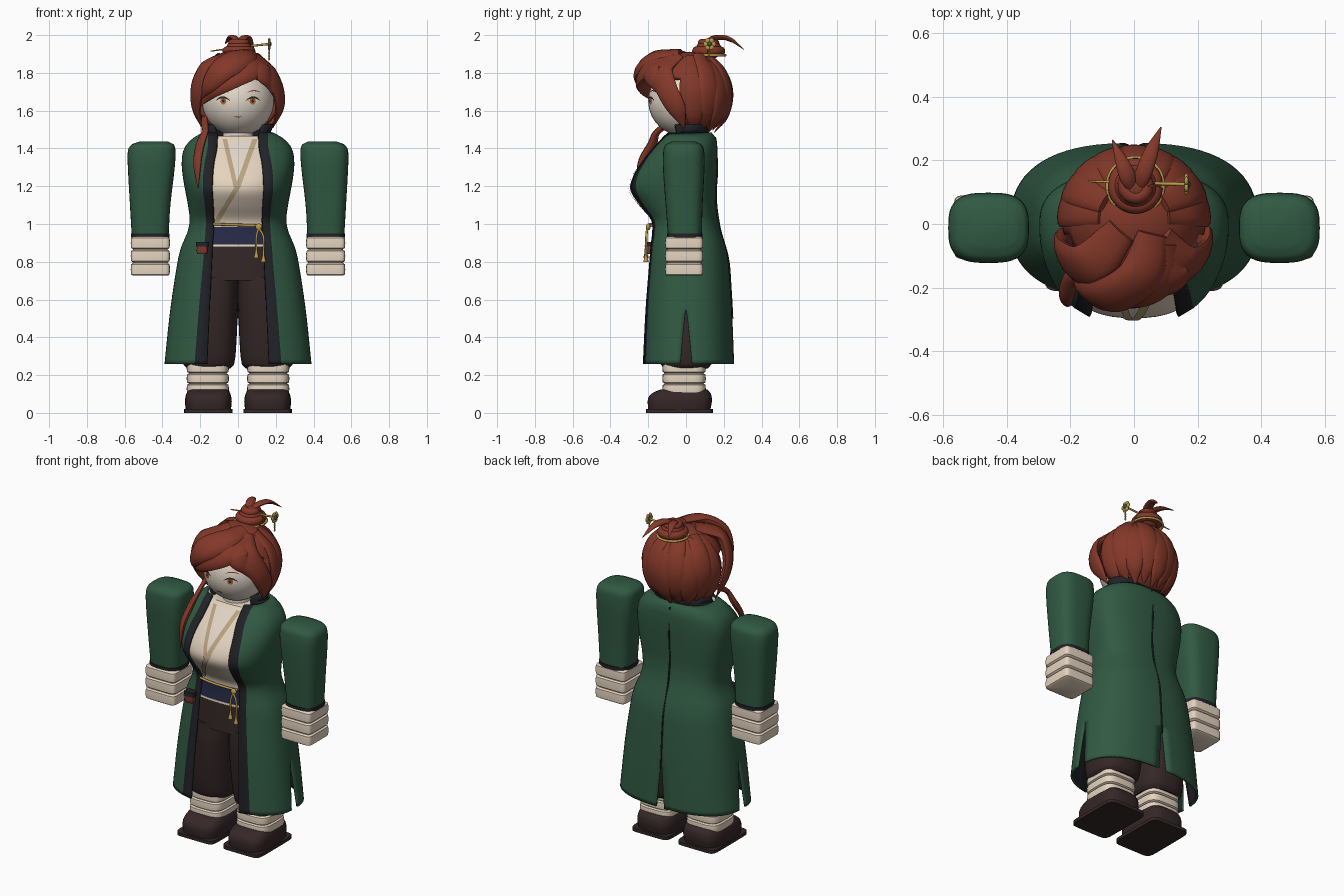
import bpy, bmesh
from math import sin, cos, pi, asin, sqrt
from mathutils import Vector

if "Cube" in bpy.data.objects:
    bpy.data.objects.remove(bpy.data.objects["Cube"])


def material(name, *rgb):
    m = bpy.data.materials.new(name)
    m.use_nodes = True
    m.diffuse_color = (*rgb, 1)
    m.node_tree.nodes["Principled BSDF"].inputs["Base Color"].default_value = (*rgb, 1)
    return m


SKIN = material("skin", .76, .68, .58)
CREAM = material("cream cloth", .78, .66, .52)
GREEN = material("coat green", .03, .1, .055)
BLACK = material("trim black", .015, .016, .02)
BROWN = material("dark brown", .035, .02, .02)
RED = material("hair red", .23, .04, .022)
GOLD = material("gold", .5, .32, .07)
NAVY = material("sash navy", .02, .024, .065)
TAN = material("collar tan", .5, .37, .22)
AMBER = material("iris amber", .42, .14, .04)


def finish(name, bm, mats, mirror=False):
    me = bpy.data.meshes.new(name)
    bm.to_mesh(me)
    bm.free()
    ob = bpy.data.objects.new(name, me)
    bpy.context.collection.objects.link(ob)
    for m in mats:
        me.materials.append(m)
    bpy.ops.object.select_all(action='DESELECT')
    ob.select_set(True)
    bpy.context.view_layer.objects.active = ob
    bpy.ops.object.shade_smooth_by_angle(angle=.8)
    if mirror:
        ob.modifiers.new("mirror", 'MIRROR').merge_threshold = .0005
    return ob


def smooth(keys, t):
    """Smooth interpolation through rows whose first column is the parameter."""
    i = max(k for k in range(len(keys) - 1) if k == 0 or keys[k][0] <= t)
    a, b = keys[i], keys[i + 1]
    p, q = keys[max(i - 1, 0)], keys[min(i + 2, len(keys) - 1)]
    h = b[0] - a[0]
    s = (t - a[0]) / h
    out = []
    for c in range(1, len(a)):
        m0 = (b[c] - p[c]) / (b[0] - p[0]) * h
        m1 = (q[c] - a[c]) / (q[0] - a[0]) * h
        d = b[c] - a[c]
        out.append(a[c] + s * (m0 + s * (3 * d - 2 * m0 - m1 + s * (m0 + m1 - 2 * d))))
    return out


def power(v, e):
    return abs(v) ** e * (1 if v > 0 else -1)


def skin_rings(bm, rings, closed=True):
    rings = [[bm.verts.new(p) for p in r] for r in rings]
    n = len(rings[0])
    for lo, hi in zip(rings, rings[1:]):
        for i in range(n if closed else n - 1):
            j = (i + 1) % n
            bm.faces.new((lo[i], lo[j], hi[j], hi[i]))
    if closed:
        bm.faces.new(rings[0][::-1])
        bm.faces.new(rings[-1])


def loft(name, rows, mat, n=2.5, steps=1, mirror=False):
    """Stack of rounded rings: z, centre x, centre y, radius x, radius y."""
    zs = [a[0] + (b[0] - a[0]) * k / steps for a, b in zip(rows, rows[1:]) for k in range(steps)]
    rings = []
    for z in zs + [rows[-1][0]]:
        cx, cy, rx, ry = smooth(rows, z)
        rings.append([(cx + rx * power(sin(a), 2 / n), cy - ry * power(cos(a), 2 / n), z)
                      for a in (pi * i / 20 for i in range(40))])
    bm = bmesh.new()
    skin_rings(bm, rings)
    return finish(name, bm, [mat], mirror)


def sweep(name, path, widths, mat, flat=1, centre=(0, 0, 1.68)):
    """Tapered strand along a smooth path, flattened away from a centre."""
    keys = [(i, *p, w) for i, (p, w) in enumerate(zip(path, widths))]
    num = (len(path) - 1) * 6
    pts = [smooth(keys, i / 6) for i in range(num + 1)]
    rings = []
    for i, p in enumerate(pts):
        tangent = Vector(pts[min(i + 1, num)][:3]) - Vector(pts[max(i - 1, 0)][:3])
        tangent.normalize()
        side = tangent.cross(Vector(p[:3]) - Vector(centre)).normalized()
        out = side.cross(tangent)
        w = max(p[3], .001)
        rings.append([Vector(p[:3]) + side * w * cos(a) + out * w * flat * sin(a)
                      for a in (pi * k / 6 for k in range(12))])
    bm = bmesh.new()
    skin_rings(bm, rings)
    bmesh.ops.recalc_face_normals(bm, faces=bm.faces)
    return finish(name, bm, [mat])


def ball(name, centre, radii, mat):
    bm = bmesh.new()
    bmesh.ops.create_uvsphere(bm, u_segments=40, v_segments=28, radius=1)
    bmesh.ops.scale(bm, vec=radii, verts=bm.verts)
    bmesh.ops.translate(bm, vec=centre, verts=bm.verts)
    return finish(name, bm, [mat])


# Body envelope: z, half width, front, back, opening, trim width
BODY = [(.26, .39, .24, .255, .165, .065), (.55, .358, .225, .243, .152, .055),
        (.8, .32, .205, .225, .14, .045), (.88, .3, .2, .21, .137, .042),
        (.96, .267, .193, .185, .132, .04), (1.02, .256, .2, .168, .13, .04),
        (1.1, .265, .265, .158, .134, .042), (1.18, .28, .315, .16, .14, .046),
        (1.25, .292, .3, .163, .137, .048), (1.33, .298, .245, .166, .128, .048),
        (1.4, .285, .185, .166, .113, .048), (1.45, .245, .14, .16, .11, .048),
        (1.485, .185, .11, .135, .11, .048)]
N = 2.5


def body_point(z, a, inset=0):
    w, f, b = smooth(BODY, z)[:3]
    depth = (f if cos(a) > 0 else b) - inset
    return ((w - inset) * power(sin(a), 2 / N), -depth * power(cos(a), 2 / N), z)


def front_y(x, z, inset):
    w, f = smooth(BODY, z)[:2]
    return -(f - inset) * (1 - (abs(x) / (w - inset)) ** N) ** (1 / N)


def wrap(name, z0, z1, inset, mat, rows):
    bm = bmesh.new()
    skin_rings(bm, [[body_point(z0 + (z1 - z0) * j / rows, pi * i / 32, inset)
                     for i in range(64)] for j in range(rows + 1)])
    return finish(name, bm, [mat])


# Long coat: open front with trim, side and back slits
bm = bmesh.new()
rings = [[], []]
for j in range(51):
    z = .26 + 1.225 * j / 50
    w, f, b, opening, trim = smooth(BODY, z)
    a0, a1 = (asin((x / w) ** (N / 2)) for x in (opening, opening + trim))
    slit = max(0, (.55 - z) / .29) * .075
    front = [a0] + [a1 + (pi / 2 - slit - a1) * i / 14 for i in range(15)]
    back = [pi / 2 + slit + (pi / 2 - 1.5 * slit) * i / 16 for i in range(17)]
    for panel, angles in zip(rings, (front, back)):
        panel.append([body_point(z, a) for a in angles])
for panel in rings:
    skin_rings(bm, panel, closed=False)
for i, f in enumerate(bm.faces):
    f.material_index = int(i < 50 * 15 and i % 15 == 0)
bmesh.ops.remove_doubles(bm, verts=bm.verts, dist=.0004)
coat = finish("coat", bm, [GREEN, BLACK], mirror=True)
lining = coat.modifiers.new("lining", 'SOLIDIFY')
lining.thickness = .012
lining.offset = -1
lining.material_offset = 1
sweep("back_seam", [body_point(.5 + .16 * i, pi) for i in range(7)], [.005] * 7, BLACK, centre=(0, 0, 1))

# Standing collar
bm = bmesh.new()
skin_rings(bm, [[(rx * sin(a), .02 - ry * cos(a), z)
                 for a in (.75 + (pi - .75) * i / 20 for i in range(21))]
                for z, rx, ry in ((1.45, .2, .115), (1.49, .175, .1), (1.525, .19, .11))], closed=False)
collar = finish("collar", bm, [BLACK], mirror=True)
collar.modifiers.new("thickness", 'SOLIDIFY').thickness = .015

# Shirt, sash and trousers
wrap("shirt", .95, 1.465, .02, CREAM, 28)
wrap("sash", .89, .985, .016, NAVY, 4)
wrap("sash_lining", .878, .892, .014, CREAM, 1)
loft("trouser_hips", [(.7, 0, 0, .25, .178), (.89, 0, 0, .24, .17)], BROWN)
loft("trouser_leg", [(.235, .155, 0, .115, .115), (.26, .155, 0, .135, .135), (.4, .15, 0, .143, .16),
                     (.6, .13, 0, .13, .175), (.72, .125, 0, .124, .172)], BROWN, 2.6, 4, True)


def banded(name, z0, z1, bands, cx, cy, rx, ry, mat, n):
    """Block of stacked cloth bands with grooves between them."""
    rows, h = [], (z1 - z0) / bands
    for k in range(bands):
        for t, s in ((.02, .012), (.12, .002), (.5, 0), (.88, .002), (.98, .012)):
            rows.append((z0 + h * (k + t), cx, cy, rx - s, ry - s))
    return loft(name, rows, mat, n, 1, True)


banded("leg_wrap", .1, .265, 3, .16, -.01, .112, .115, CREAM, 4)
banded("hand_wrap", .725, .935, 3, .464, -.01, .104, .101, CREAM, 9)
loft("shoe", [(.02, .157, -.035, .12, .165), (.06, .157, -.033, .124, .17), (.09, .157, -.03, .12, .165),
              (.112, .157, -.02, .112, .145), (.125, .157, -.01, .105, .12)], BROWN, 3.5, 2, True)
loft("sole", [(0, .157, -.035, .128, .177), (.02, .157, -.035, .128, .177)], BROWN, 9, 1, True)

# Detached sleeves with dark cuffs
loft("sleeve", [(.945, .465, -.006, .098, .09), (1.1, .465, -.01, .107, .098), (1.3, .459, -.012, .124, .11),
                (1.385, .457, -.012, .126, .108), (1.42, .452, -.012, .112, .095),
                (1.437, .445, -.012, .075, .06)], GREEN, 3, 4, True)
loft("cuff", [(.928, .465, -.006, .102, .094), (.95, .465, -.006, .102, .094)], BLACK, 3, 1, True)


# Chest opening and crossed collar bands laid on the shirt
def front_strip(name, stations, mat, inset):
    bm = bmesh.new()
    skin_rings(bm, [[(x, front_y(x, z, inset), z) for x in (l + (r - l) * k / 6 for k in range(7))]
                    for z, l, r in stations], closed=False)
    return finish(name, bm, [mat])


def band(name, x0, z0, x1, z1, half, inset):
    ts = [i / 16 for i in range(17)]
    front_strip(name, [(z0 + (z1 - z0) * t, x0 + (x1 - x0) * t - half, x0 + (x1 - x0) * t + half)
                       for t in ts], TAN, inset)


front_strip("chest", [(1.2 + .02 * t, -.01 - .005 * t, -.01 + .008 * t) for t in range(13)], SKIN, .017)
band("collar_band_right", -.01, 1.19, -.07, 1.45, .012, .014)
band("collar_band_left", -.115, 1.01, 0, 1.2, .015, .013)
band("collar_band_left_upper", 0, 1.2, .09, 1.45, .014, .013)

# Gold cord with tassels, and a waist pouch
cord = [(x, front_y(x, .99, -.002), .995 - .03 * x) for x in (-.13, -.06, .02, .08, .125)]
sweep("waist_cord", cord, [.007] * 5, GOLD, centre=(0, 0, 1))
ball("cord_knot", (.11, -.2, .985), (.018, .012, .018), GOLD)
for side, x, low in (("right", .097, .82), ("left", .135, .8)):
    sweep("tassel_" + side, [(.11, -.205, .98), (x, -.21, .93), (x, -.212, low + .04), (x, -.212, low)],
          [.006, .006, .006, .014], GOLD, centre=(0, 0, .9))
loft("pouch", [(.84, -.19, -.195, .022, .018), (.855, -.19, -.195, .03, .025), (.885, -.19, -.195, .026, .022)], RED, 4)
loft("pouch_flap", [(.88, -.19, -.195, .033, .024), (.905, -.19, -.192, .033, .024)], BLACK, 6)

# Head and neck
HEAD, R = Vector((0, -.01, 1.652)), .19
ball("head", HEAD, (R, R, .187), SKIN)
loft("neck", [(1.4, 0, -.01, .085, .08), (1.52, 0, -.01, .075, .075)], SKIN, 2)


def face_plate(name, outline, mat, lift, mirror=True):
    bm = bmesh.new()
    r = R + lift
    bm.faces.new([bm.verts.new((x, HEAD.y - sqrt(r * r - x * x - (z - HEAD.z) ** 2), z)) for x, z in outline])
    return finish(name, bm, [mat], mirror)


def disc(cx, cz, rx, rz):
    return [(cx + rx * cos(pi * i / 8), cz + rz * sin(pi * i / 8)) for i in range(16)]


def crescent(cx, cz, rx, rise, thick):
    ts = [i / 5 - 1 for i in range(11)]
    return ([(cx + rx * t, cz + rise * (1 - t * t)) for t in ts] +
            [(cx + rx * t, cz + (rise + thick) * (1 - t * t) + .002) for t in ts[::-1]])


face_plate("eye_white", disc(.08, 1.65, .03, .016), CREAM, .003)
face_plate("iris", disc(.078, 1.65, .016, .018), AMBER, .005)
face_plate("pupil", disc(.078, 1.651, .007, .009), BROWN, .006)
face_plate("eyelash", crescent(.08, 1.653, .037, .012, .009), BROWN, .007)
face_plate("eyebrow", crescent(.085, 1.695, .035, .008, .004), RED, .004)
face_plate("mouth", crescent(0, 1.568, .022, -.004, .004), RED, .004, False)

# Hair cap, cut away in front of the face
bm = bmesh.new()
bmesh.ops.create_uvsphere(bm, u_segments=48, v_segments=32, radius=1)
bmesh.ops.scale(bm, vec=(.228, .213, .222), verts=bm.verts)
bmesh.ops.translate(bm, vec=(0, .02, 1.69), verts=bm.verts)
face = [f for f in bm.faces if f.calc_center_median().y < -.03 and f.calc_center_median().z < 1.78]
bmesh.ops.delete(bm, geom=face, context='FACES')
finish("hair_cap", bm, [RED]).modifiers.new("thickness", 'SOLIDIFY').thickness = .03

# Swept fringe and side locks
sweep("fringe_main", [(.1, -.06, 1.88), (.07, -.18, 1.835), (-.03, -.225, 1.785), (-.13, -.2, 1.72), (-.195, -.13, 1.63)],
      [.05, .075, .075, .055, .004], RED, .4)
sweep("fringe_crest", [(.06, -.03, 1.9), (.02, -.16, 1.875), (-.08, -.225, 1.82), (-.15, -.21, 1.74), (-.19, -.17, 1.67)],
      [.05, .075, .075, .05, .004], RED, .5)
sweep("side_lock_right", [(-.04, -.02, 1.9), (-.14, -.13, 1.84), (-.21, -.11, 1.73), (-.22, -.06, 1.61), (-.185, -.03, 1.5)],
      [.05, .075, .07, .05, .005], RED, .4)
sweep("side_lock_left", [(.08, -.05, 1.89), (.15, -.13, 1.81), (.21, -.1, 1.71), (.22, -.05, 1.61), (.185, -.01, 1.51)],
      [.05, .07, .06, .05, .005], RED, .4)
sweep("fringe_left", [(.08, -.08, 1.88), (.12, -.175, 1.815), (.175, -.15, 1.74), (.205, -.11, 1.65)],
      [.05, .065, .04, .004], RED, .4)
sweep("long_lock", [(-.18, -.04, 1.56), (-.175, -.15, 1.49), (-.2, -.18, 1.42), (-.215, -.235, 1.32), (-.212, -.26, 1.19)],
      [.02, .022, .03, .026, .002], RED, .6, centre=(0, 0, 1.35))

# Ridged locks down the back of the head
for k in range(9):
    a = (k - 4) * .36
    path = [(r * sin(a) * 1.05, .02 + r * cos(a), z + .012 * (k % 2)) for r, z in
            ((.1, 1.885), (.18, 1.8), (.212, 1.69), (.19, 1.57), (.13, 1.485))]
    sweep("back_lock_%d" % k, path, [.035, .052, .058, .045, .006], RED, .32)

# Bun with a coiled strand, loose tips and gold ring
ball("bun", (.005, .12, 1.925), (.068, .068, .055), RED)
for name, r, z, thick, mat in (("bun_coil", .062, 1.915, .026, RED), ("bun_top_coil", .035, 1.958, .022, RED),
                               ("bun_ring", .088, 1.893, .007, GOLD)):
    loop = [(.005 + r * cos(i * pi / 6), .12 + r * sin(i * pi / 6), z) for i in range(13)]
    sweep(name, loop, [thick] * 13, mat, centre=(0, .12, 1.6))
sweep("hair_tip_left", [(.01, .11, 1.96), (.03, .16, 1.985), (.055, .23, 1.98), (.085, .305, 1.925)],
      [.02, .026, .022, .002], RED, .5)
sweep("hair_tip_right", [(0, .11, 1.96), (-.02, .15, 1.985), (-.04, .2, 1.985), (-.068, .265, 1.955)],
      [.02, .026, .02, .002], RED, .5)

# Hairpin with flower and hanging chain
sweep("hairpin", [(-.145, .135, 1.915), (0, .13, 1.935), (.165, .125, 1.953)], [.003, .005, .006], GOLD)
for k in range(6):
    a = k * pi / 3
    ball("flower_petal_%d" % k, (.165, .125 + .02 * cos(a), 1.953 + .02 * sin(a)), (.007, .014, .014), GOLD)
ball("flower_centre", (.168, .125, 1.953), (.01, .013, .013), GREEN)
for k in range(4):
    ball("chain_bead_%d" % k, (.165, .122, 1.922 - .016 * k), (.005, .005, .009), GOLD)
